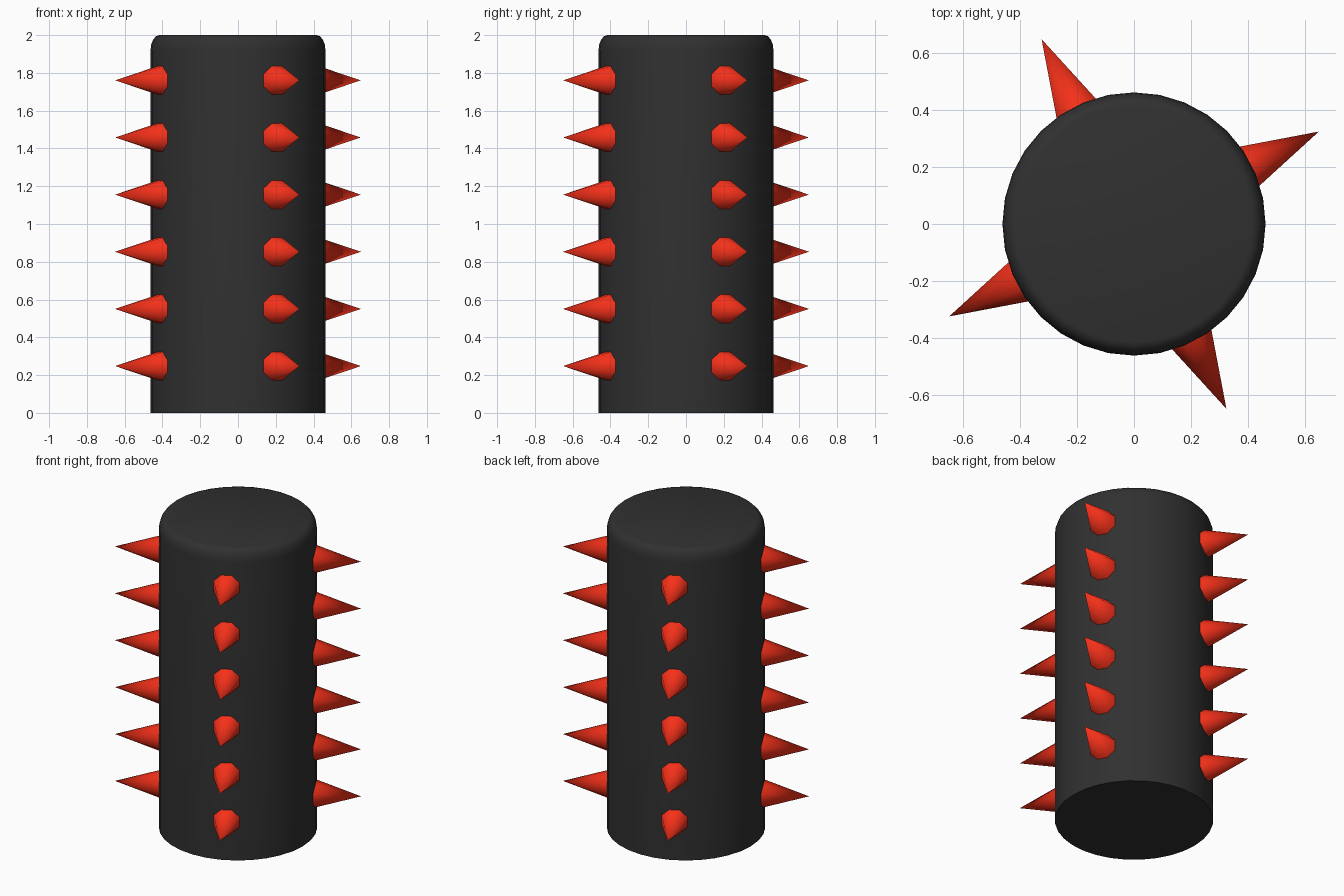
import bpy, bmesh, math
from mathutils import Matrix, Vector

if "Cube" in bpy.data.objects:
    bpy.data.objects.remove(bpy.data.objects["Cube"])

R, H, SIDES = 0.463, 2.0, 32


def material(name, color):
    m = bpy.data.materials.new(name)
    m.diffuse_color = color
    m.use_nodes = True
    m.node_tree.nodes["Principled BSDF"].inputs["Base Color"].default_value = m.diffuse_color
    return m


def finish(name, bm, mat, angle):
    bmesh.ops.recalc_face_normals(bm, faces=bm.faces[:])
    mesh = bpy.data.meshes.new(name)
    bm.to_mesh(mesh)
    bm.free()
    mesh.materials.append(mat)
    ob = bpy.data.objects.new(name, mesh)
    bpy.context.collection.objects.link(ob)
    bpy.ops.object.select_all(action='DESELECT')
    ob.select_set(True)
    bpy.context.view_layer.objects.active = ob
    bpy.ops.object.shade_smooth_by_angle(angle=math.radians(angle))


black = material("black", (0.03, 0.03, 0.03, 1))
red = material("red", (0.9, 0.03, 0.01, 1))

# Drum with a rounded top rim
profile = [(R, 0.0)]
for i in range(5):
    a = math.pi / 2 * i / 4
    profile.append((R - 0.047 * (1 - math.cos(a)), H - 0.08 * (1 - math.sin(a))))
bm = bmesh.new()
rings = [[bm.verts.new((r * math.cos(2 * math.pi * k / SIDES),
                        r * math.sin(2 * math.pi * k / SIDES), z))
          for k in range(SIDES)] for r, z in profile]
for low, high in zip(rings, rings[1:]):
    for k in range(SIDES):
        n = (k + 1) % SIDES
        bm.faces.new((low[k], low[n], high[n], high[k]))
bm.faces.new(rings[0])
bm.faces.new(rings[-1])
finish("drum", bm, black, 35)

# Four columns of six eight-sided spikes, rooted just inside the drum
TIP, ROOT, SLOPE = 0.727, 0.42, 0.283
length = TIP - ROOT
radius = SLOPE * length / math.cos(math.pi / 8)
start = math.atan2(0.325, 0.65)
for column in range(4):
    bm = bmesh.new()
    turn = Matrix.Rotation(start + column * math.pi / 2, 4, 'Z')
    for row in range(6):
        place = (turn @ Matrix.Translation((ROOT + length / 2, 0, 0.248 + 0.3025 * row))
                 @ Matrix.Rotation(math.pi / 2, 4, 'Y')
                 @ Matrix.Rotation(math.pi / 8, 4, 'Z'))
        bmesh.ops.create_cone(bm, cap_ends=True, segments=8, radius1=radius,
                              radius2=0, depth=length, matrix=place)
    bmesh.ops.remove_doubles(bm, verts=bm.verts[:], dist=1e-5)
    finish(f"spike_column_{column + 1}", bm, red, 60)
